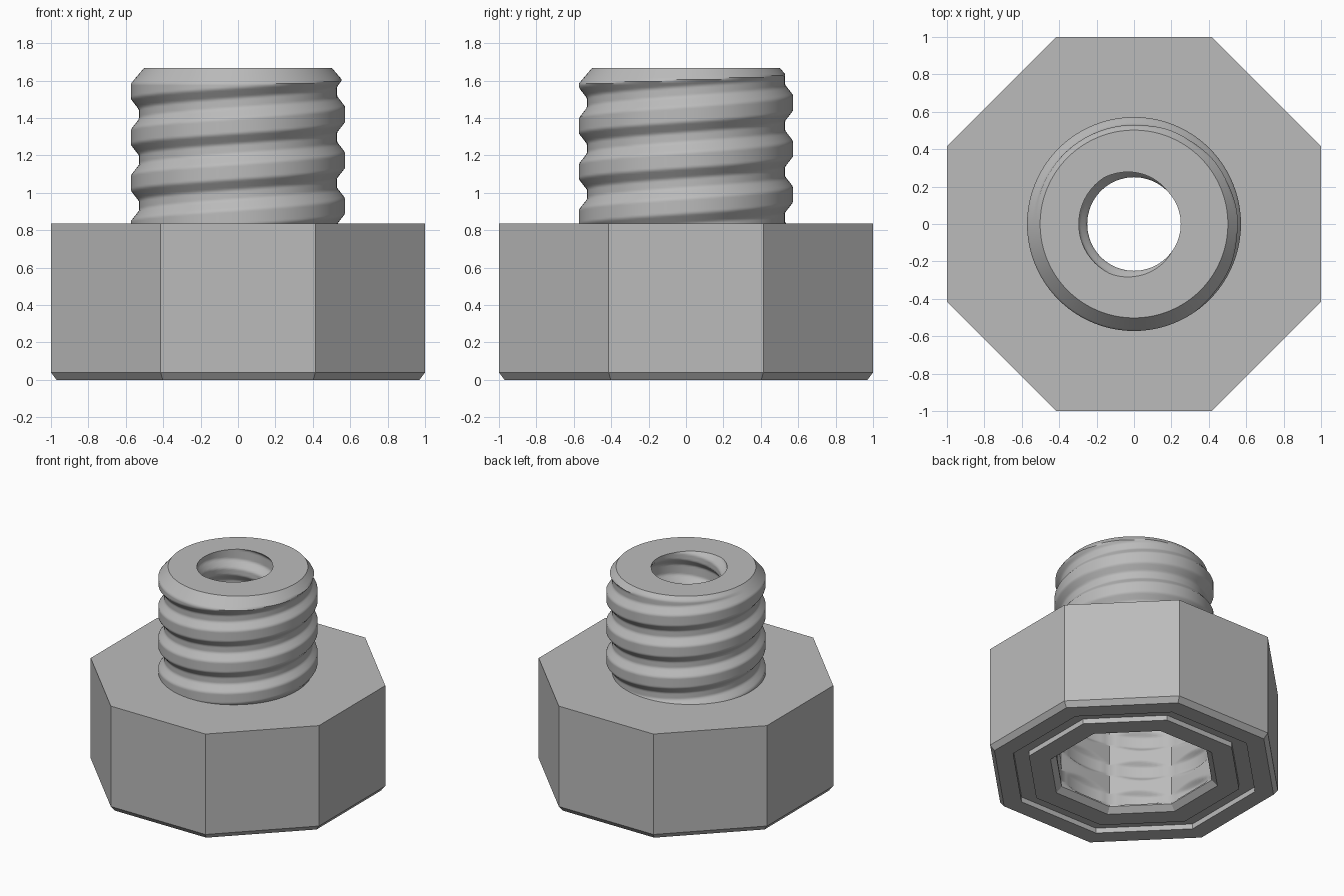
import bpy
import math

cube = bpy.data.objects.get("Cube")
if cube:
    bpy.data.objects.remove(cube, do_unlink=True)

PITCH = 0.245
TAU = math.tau

grey = bpy.data.materials.new("plain grey")
grey.use_nodes = True
grey.diffuse_color = (0.5, 0.5, 0.5, 1)
grey.node_tree.nodes["Principled BSDF"].inputs["Base Color"].default_value = (0.5, 0.5, 0.5, 1)


def octagon(apothem, angle):
    """Radius of an octagon with flats on the axes."""
    side = TAU / 8
    return apothem / math.cos((angle + side / 2) % side - side / 2)


def thread(root, crest, crest_z, angle, z):
    """Radius of a right-handed helical thread."""
    turn = (z - crest_z) / PITCH - angle / TAU
    off = abs(turn - round(turn))
    blend = min(max((0.39 - off) / 0.22, 0), 1)
    return root + (crest - root) * blend


def steps(start, end, count):
    return [start + (end - start) * i / count for i in range(count + 1)]


def loft(name, rings, sides, turn=0.0):
    """Join rings, each a height and a radius function, into one surface."""
    verts, faces = [], []
    for z, radius in rings:
        for i in range(sides):
            a = TAU * i / sides + turn
            r = radius(a, z)
            verts.append((r * math.cos(a), r * math.sin(a), z))
    for j in range(len(rings) - 1):
        for i in range(sides):
            a, b = j * sides + i, j * sides + (i + 1) % sides
            faces.append((a, b, b + sides, a + sides))
    mesh = bpy.data.meshes.new(name)
    mesh.from_pydata(verts, [], faces)
    mesh.materials.append(grey)
    obj = bpy.data.objects.new(name, mesh)
    bpy.context.collection.objects.link(obj)
    return obj


def smooth(obj):
    bpy.ops.object.select_all(action="DESELECT")
    obj.select_set(True)
    bpy.context.view_layer.objects.active = obj
    bpy.ops.object.shade_smooth_by_angle(angle=math.radians(42))


# Octagonal nut: grooved underside, chamfered foot, flat sides and top
profile = [(0.54, 0.04), (0.58, 0), (0.73, 0), (0.73, 0.04), (0.84, 0.04),
           (0.84, 0), (0.97, 0), (1, 0.04), (1, 0.835), (0.45, 0.835)]
loft("octagonal_nut",
     [(z, lambda a, _, r=r: octagon(r, a)) for r, z in profile],
     8, TAU / 16)


# Threaded neck: outer thread under a cone, flat rim, threaded bore
TOP = 1.668
FLOOR = 0.76


def outer(a, z):
    return min(thread(0.53, 0.572, 1.42, a, z), 0.502 + (TOP - z) * 0.85)


def bore(a, z):
    return thread(0.25, 0.295, 1.5425, a, z)


neck = [(z, outer) for z in steps(0.8, TOP, 84)]
neck += [(z, bore) for z in steps(TOP, FLOOR, 84)]
smooth(loft("threaded_neck", neck, 96))


# Octagonal socket: ceiling around the bore, thread cut into the flats
def socket_wall(a, z):
    cut = thread(0.53, 0.572, 0.42, a, z) if z > 0.06 else 0
    return max(octagon(0.54, a), cut)


socket = [(FLOOR, bore)] + [(z, socket_wall) for z in steps(FLOOR, 0.04, 72)]
smooth(loft("threaded_socket", socket, 96))
